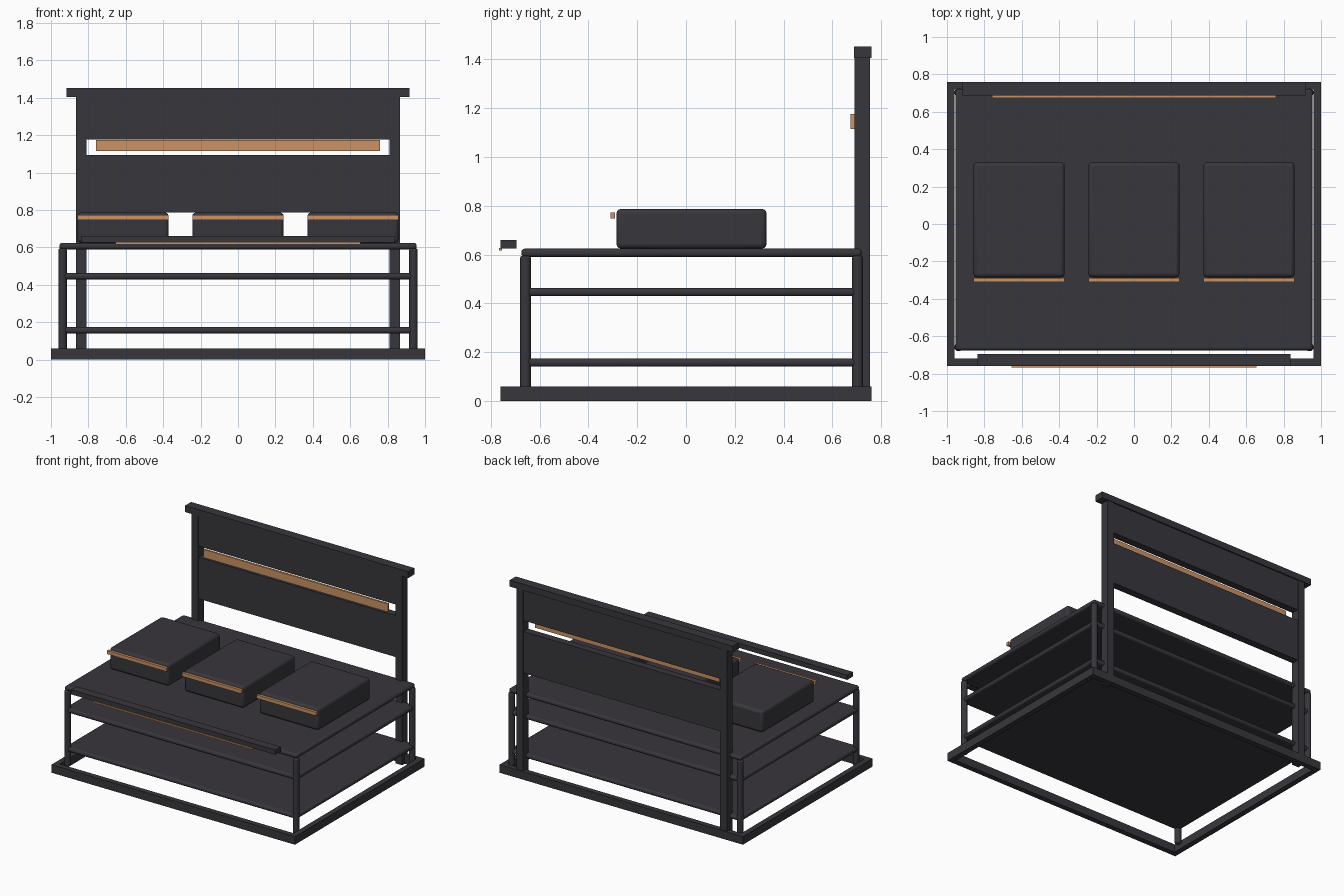
import bpy, math

if "Cube" in bpy.data.objects:
    bpy.data.objects.remove(bpy.data.objects["Cube"])


def material(name, colour):
    m = bpy.data.materials.new(name)
    m.diffuse_color = (*colour, 1)
    m.use_nodes = True
    m.node_tree.nodes["Principled BSDF"].inputs["Base Color"].default_value = m.diffuse_color
    return m


DARK = material("charcoal", (0.039, 0.037, 0.045))
COPPER = material("copper", (0.60, 0.29, 0.13))


def finish(ob, name, mat, bevel, segments):
    ob.name = name
    ob.data.materials.append(mat)
    if bevel:
        b = ob.modifiers.new("bevel", 'BEVEL')
        b.width = bevel
        b.segments = segments
        b.limit_method = 'ANGLE'
        b.angle_limit = math.radians(50)
        bpy.ops.object.shade_smooth_by_angle(angle=math.radians(40))
    return ob


def box(name, x, y, z, mat=DARK, bevel=0, segments=3):
    """Box given by its (min, max) range on each axis."""
    bpy.ops.mesh.primitive_cube_add(size=1)
    ob = bpy.context.object
    ob.location = [(a + b) / 2 for a, b in (x, y, z)]
    ob.scale = [b - a for a, b in (x, y, z)]
    bpy.ops.object.transform_apply(location=False, rotation=False, scale=True)
    return finish(ob, name, mat, bevel, segments)


def post(name, x, y, z0, z1, r):
    bpy.ops.mesh.primitive_cylinder_add(vertices=16, radius=r, depth=z1 - z0,
                                        location=(x, y, (z0 + z1) / 2))
    return finish(bpy.context.object, name, DARK, 0.01, 2)


# Open floor frame
box("base_front", (-1, 1), (-0.76, -0.72), (0, 0.06))
box("base_back", (-1, 1), (0.72, 0.76), (0, 0.06))
for s, side in ((-1, "left"), (1, "right")):
    box("base_" + side, sorted((s * 0.96, s)), (-0.72, 0.72), (0, 0.06))
    # Round rack posts
    post("front_post_" + side, s * 0.938, -0.658, 0.03, 0.595, 0.0225)
    post("back_post_" + side, s * 0.938, 0.703, 0.03, 0.595, 0.0225)
    # Tall uprights of the back board
    box("upright_" + side, sorted((s * 0.81, s * 0.865)), (0.69, 0.755), (0, 1.405))

# Three shelves with rounded rims
for name, z in (("lower_shelf", 0.157), ("middle_shelf", 0.446), ("top_shelf", 0.607)):
    box(name, (-0.955, 0.955), (-0.675, 0.72), (z - 0.017, z + 0.017), DARK, 0.015, 4)

# Back board panels, cap and copper trim
box("lower_back_panel", (-0.81, 0.81), (0.695, 0.75), (0.787, 1.095))
box("upper_back_panel", (-0.81, 0.81), (0.695, 0.75), (1.177, 1.405))
box("back_cap", (-0.917, 0.917), (0.688, 0.76), (1.405, 1.452))
box("back_trim", (-0.758, 0.758), (0.675, 0.69), (1.115, 1.175), COPPER)

# Three cushions, each with a copper front strip
for i in (-1, 0, 1):
    x = (i * 0.615 - 0.244, i * 0.615 + 0.244)
    box("cushion", x, (-0.285, 0.33), (0.624, 0.787), DARK, 0.02, 3)
    box("cushion_trim", x, (-0.31, -0.29), (0.747, 0.773), COPPER)

# Front rail and its copper strip
box("front_rail", (-0.838, 0.838), (-0.76, -0.695), (0.625, 0.66))
box("front_rail_trim", (-0.656, 0.656), (-0.767, -0.755), (0.616, 0.626), COPPER)
